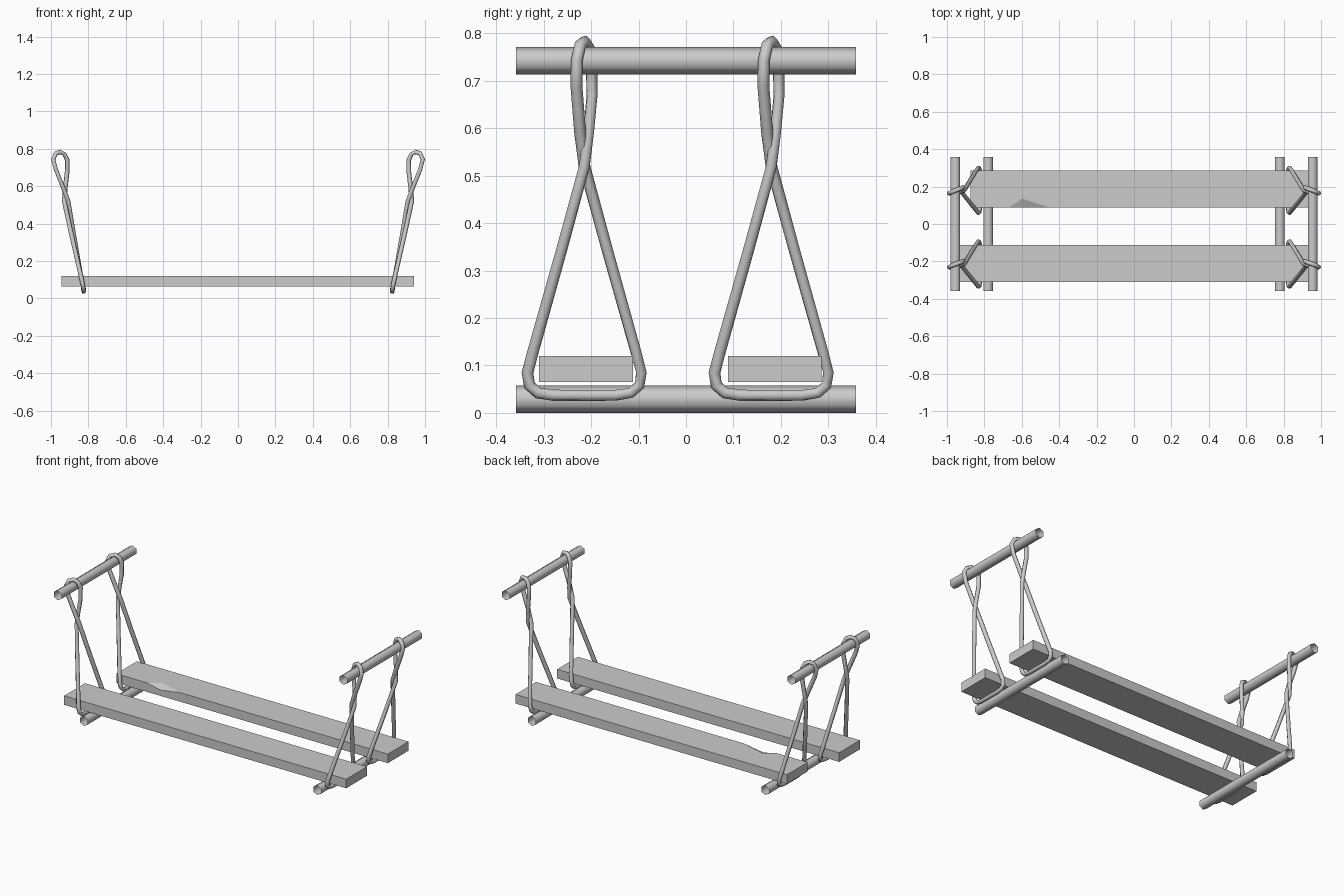
import bpy, math

if "Cube" in bpy.data.objects:
    bpy.data.objects.remove(bpy.data.objects["Cube"])


def add_mesh(name, verts, faces, smooth=False):
    me = bpy.data.meshes.new(name)
    me.from_pydata(verts, [], faces)
    if smooth:
        me.polygons.foreach_set("use_smooth", [True] * len(me.polygons))
    me.update()
    ob = bpy.data.objects.new(name, me)
    bpy.context.collection.objects.link(ob)
    return ob


# Open six-sided bar running along y
def bar(name, x, z, r=0.029, half=0.358, n=6):
    ring = [(x + r * math.sin(math.tau * i / n), z + r * math.cos(math.tau * i / n))
            for i in range(n)]
    verts = [(px, y, pz) for y in (-half, half) for px, pz in ring]
    faces = [(i, (i + 1) % n, n + (i + 1) % n, n + i) for i in range(n)]
    return add_mesh(name, verts, faces, True)


# Plank, optionally with a chip broken out of its upper front edge
def plank(name, x0, x1, y0, y1, z0=0.065, z1=0.12, chip=False):
    verts = [(x, y, z) for z in (z0, z1)
             for x, y in ((x0, y0), (x1, y0), (x1, y1), (x0, y1))]
    faces = [(3, 2, 1, 0), (1, 2, 6, 5), (2, 3, 7, 6), (3, 0, 4, 7)]
    if chip:
        verts += [(-0.67, y0, z1), (-0.60, y0 + 0.047, z1),
                  (-0.45, y0, z1), (-0.58, y0, z1 - 0.02)]
        faces += [(4, 8, 9, 10, 5, 6, 7), (0, 1, 5, 10, 11, 8, 4),
                  (8, 11, 9), (11, 10, 9)]
    else:
        faces += [(4, 5, 6, 7), (0, 1, 5, 4)]
    return add_mesh(name, verts, faces)


# Twisted rope loop: slung under the plank, crossed, hung over the top bar
ROPE = [
    (0.825, -0.065, 0.037), (0.825, -0.098, 0.042), (0.827, -0.116, 0.058),
    (0.832, -0.120, 0.085), (0.842, -0.108, 0.130), (0.890, -0.049, 0.340),
    (0.929, 0.000, 0.520), (0.924, 0.009, 0.590), (0.914, 0.016, 0.670),
    (0.913, 0.015, 0.740), (0.927, 0.009, 0.771), (0.950, 0.001, 0.783),
    (0.974, -0.009, 0.775), (0.988, -0.016, 0.743), (0.974, -0.017, 0.690),
    (0.934, -0.009, 0.590), (0.908, 0.000, 0.520), (0.878, 0.049, 0.340),
    (0.842, 0.108, 0.130), (0.832, 0.120, 0.085), (0.827, 0.116, 0.058),
    (0.825, 0.098, 0.042), (0.825, 0.065, 0.037),
]


def rope(name, side, yc):
    cu = bpy.data.curves.new(name, 'CURVE')
    cu.dimensions = '3D'
    cu.bevel_depth = 0.0125
    cu.bevel_resolution = 1
    sp = cu.splines.new('POLY')
    sp.points.add(len(ROPE) - 1)
    for p, (x, y, z) in zip(sp.points, ROPE):
        p.co = (side * x, yc + y, z, 1)
    sp.use_cyclic_u = True
    sp.use_smooth = True
    bpy.context.collection.objects.link(bpy.data.objects.new(name, cu))


for side, label in ((-1, "left"), (1, "right")):
    bar(label + "_top_bar", side * 0.955, 0.742)
    bar(label + "_bottom_bar", side * 0.78, 0.029)
    rope(label + "_front_rope", side, -0.214)
    rope(label + "_back_rope", side, 0.18)

plank("front_plank", -0.945, 0.94, -0.31, -0.112)
plank("back_plank", -0.875, 0.94, 0.088, 0.285, chip=True)
